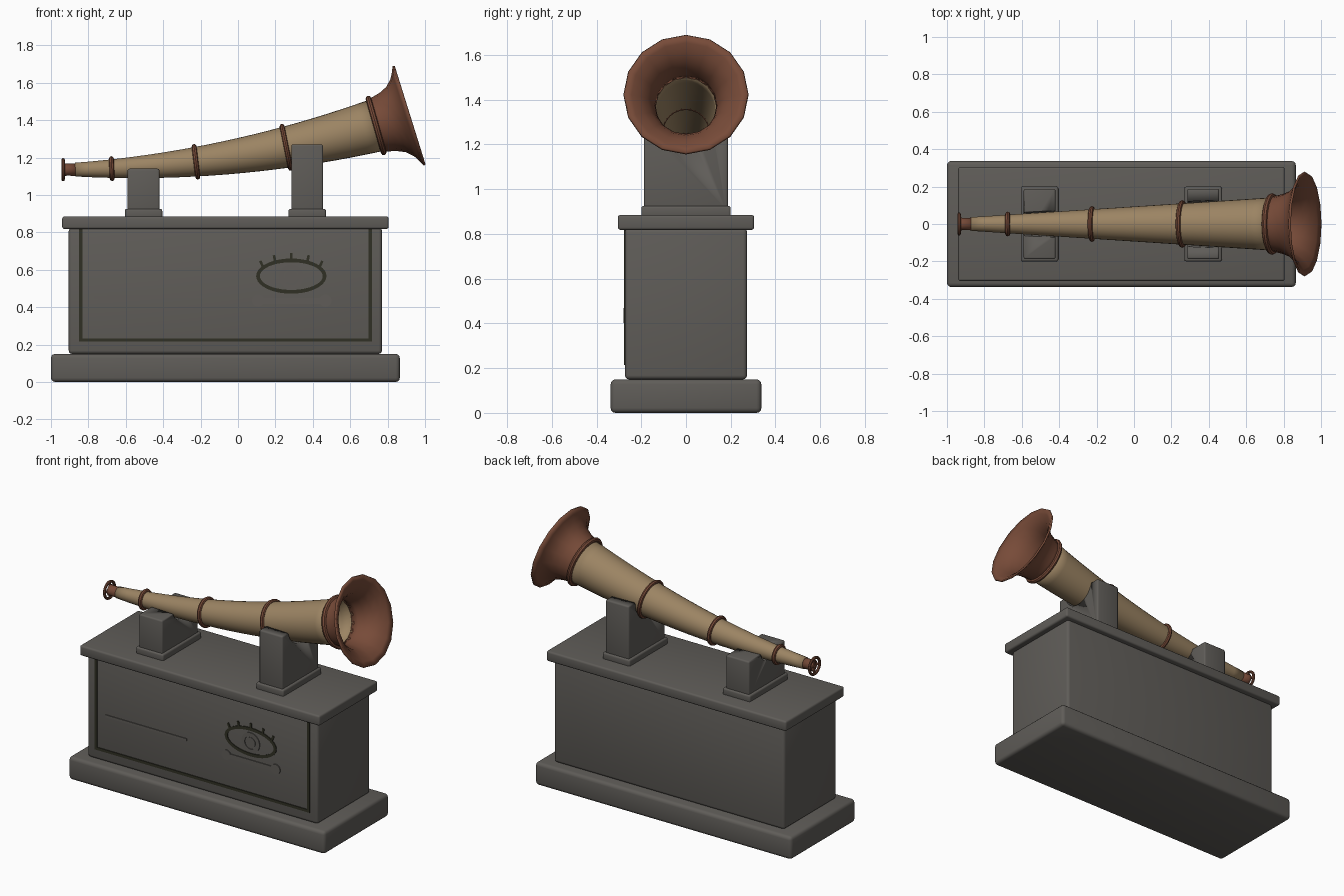
import bpy, bmesh, math
from mathutils import Vector, Matrix

if "Cube" in bpy.data.objects:
    bpy.data.objects.remove(bpy.data.objects["Cube"])


def material(name, rgb):
    m = bpy.data.materials.new(name)
    m.use_nodes = True
    m.diffuse_color = (*rgb, 1)
    bsdf = m.node_tree.nodes["Principled BSDF"]
    bsdf.inputs["Base Color"].default_value = (*rgb, 1)
    bsdf.inputs["Roughness"].default_value = 0.8
    return m


STONE = material("grey stone", (0.115, 0.108, 0.098))
HORN = material("tan horn", (0.33, 0.23, 0.125))
COPPER = material("brown copper", (0.185, 0.07, 0.04))
DARK = material("dark olive inlay", (0.03, 0.03, 0.018))


def finish(name, bm, mat, smooth=True):
    mesh = bpy.data.meshes.new(name)
    bm.to_mesh(mesh)
    bm.free()
    mesh.materials.append(mat)
    ob = bpy.data.objects.new(name, mesh)
    bpy.context.collection.objects.link(ob)
    if smooth:
        bpy.ops.object.select_all(action='DESELECT')
        ob.select_set(True)
        bpy.context.view_layer.objects.active = ob
        bpy.ops.object.shade_smooth_by_angle(angle=math.radians(40))
    return ob


def box(name, x, y, z, mat=STONE, bevel=0.0):
    """Box from (min, max) pairs, with optional rounded edges."""
    bm = bmesh.new()
    size = [b - a for a, b in (x, y, z)]
    mid = [(a + b) / 2 for a, b in (x, y, z)]
    bmesh.ops.create_cube(bm, size=1, matrix=Matrix.Translation(mid) @ Matrix.Diagonal((*size, 1)))
    if bevel:
        bmesh.ops.bevel(bm, geom=bm.edges[:], offset=bevel, segments=3, profile=0.5, affect='EDGES')
    return finish(name, bm, mat)


# Horn centreline: a gentle upward sweep along x
def frame(x):
    t = x + 0.93
    along = Vector((1, 0, 0.17 * t)).normalized()
    side = Vector((0, 1, 0))
    return Vector((x, 0, 1.135 + 0.085 * t * t)), along, side, along.cross(side)


def tube_radius(x):
    return 0.037 + 0.0654 * (x + 0.865)


def loft(name, stations, mat, sides, wall=0.0, caps=False):
    """Round skin through (x, radius) stations on the centreline."""
    bm = bmesh.new()
    rings = []
    for x, r in stations:
        c, _, side, up = frame(x)
        angles = [math.tau * k / sides for k in range(sides)]
        rings.append([bm.verts.new(c + r * (math.cos(a) * side + math.sin(a) * up)) for a in angles])
    for a, b in zip(rings, rings[1:]):
        for k in range(sides):
            j = (k + 1) % sides
            bm.faces.new((a[k], a[j], b[j], b[k]))
    if caps:
        bm.faces.new(rings[0][::-1])
        bm.faces.new(rings[-1])
    ob = finish(name, bm, mat)
    if wall:
        mod = ob.modifiers.new("wall", 'SOLIDIFY')
        mod.thickness = wall
        mod.offset = -1
    return ob


def band(name, x, radius, thick, sides=24):
    """Torus wrapped round the horn."""
    c, along, side, up = frame(x)
    bm = bmesh.new()
    grid = []
    for k in range(sides):
        a = math.tau * k / sides
        out = math.cos(a) * side + math.sin(a) * up
        grid.append([bm.verts.new(c + out * (radius + thick * math.cos(b)) + along * thick * math.sin(b))
                     for b in (math.tau * i / 8 for i in range(8))])
    for k in range(sides):
        p, q = grid[k], grid[(k + 1) % sides]
        for i in range(8):
            j = (i + 1) % 8
            bm.faces.new((p[i], q[i], q[j], p[j]))
    bmesh.ops.recalc_face_normals(bm, faces=bm.faces)
    return finish(name, bm, COPPER)


# Plinth
box("base_slab", (-1.0, 0.865), (-0.337, 0.337), (0, 0.15), bevel=0.022)
box("plinth_body", (-0.905, 0.77), (-0.273, 0.273), (0.15, 0.825), bevel=0.018)
box("top_slab", (-0.94, 0.805), (-0.305, 0.305), (0.818, 0.885), bevel=0.012)

# Cradle posts, hollowed to seat the horn
cutter = loft("cradle_cutter", [(-0.8 + 0.1 * i, tube_radius(-0.8 + 0.1 * i) + 0.008) for i in range(15)],
              STONE, 32, caps=True)
cutter.hide_render = True
cutter.hide_viewport = True
cutter.display_type = 'WIRE'
for label, cx, top in (("rear", -0.505, 1.14), ("front", 0.37, 1.27)):
    box(label + "_post_foot", (cx - 0.1, cx + 0.1), (-0.2, 0.2), (0.875, 0.925), bevel=0.01)
    post = box(label + "_post", (cx - 0.085, cx + 0.085), (-0.188, 0.188), (0.9, top), bevel=0.01)
    cut = post.modifiers.new("cradle", 'BOOLEAN')
    cut.operation = 'DIFFERENCE'
    cut.solver = 'EXACT'
    cut.object = cutter

# Horn tube, bell and bands
xs = [-0.87 + 1.61 * i / 20 for i in range(21)]
loft("horn_tube", [(x, tube_radius(x)) for x in xs], HORN, 32, wall=0.006)
loft("horn_bell", [(0.725, 0.147), (0.765, 0.152), (0.805, 0.163), (0.845, 0.182),
                   (0.878, 0.215), (0.897, 0.249), (0.91, 0.28)], COPPER, 16, wall=0.012)
for i, x in enumerate((-0.675, -0.225, 0.258)):
    band(f"horn_band_{i + 1}", x, tube_radius(x) + 0.004, 0.013)
band("bell_band", 0.738, 0.15, 0.015)

# Mouthpiece: short neck, end ring and crossed spokes
loft("mouthpiece_neck", [(-0.93, 0.036), (-0.915, 0.032), (-0.86, 0.034)], COPPER, 24, wall=0.006)
band("mouthpiece_ring", -0.935, 0.053, 0.009)
box("mouthpiece_spoke_flat", (-0.939, -0.929), (-0.053, 0.053), (1.13, 1.14), COPPER)
box("mouthpiece_spoke_upright", (-0.939, -0.929), (-0.005, 0.005), (1.082, 1.188), COPPER)

# Front panel decoration: thin plates on the plinth face
FACE = -0.273
SKIN = (FACE - 0.005, FACE + 0.003)


def annulus(name, cx, cz, rx, rz, width, mat, depth=0.005):
    """Elliptical ring plate; a width as large as the radius gives a disc."""
    bm = bmesh.new()
    rows = []
    for k in range(40):
        a = math.tau * k / 40
        rows.append([bm.verts.new((cx + (rx - w) * math.cos(a), y, cz + (rz - w) * math.sin(a)))
                     for w, y in ((0, FACE + 0.003), (0, FACE - depth),
                                  (width, FACE - depth), (width, FACE + 0.003))])
    for k in range(40):
        p, q = rows[k], rows[(k + 1) % 40]
        for i in range(4):
            j = (i + 1) % 4
            bm.faces.new((p[i], q[i], q[j], p[j]))
    bmesh.ops.remove_doubles(bm, verts=bm.verts, dist=0.0001)
    bmesh.ops.recalc_face_normals(bm, faces=bm.faces)
    return finish(name, bm, mat)


box("border_right", (-0.85, -0.832), SKIN, (0.215, 0.82), DARK)
box("border_left", (0.698, 0.716), SKIN, (0.215, 0.82), DARK)
box("border_bottom", (-0.85, 0.716), SKIN, (0.215, 0.233), DARK)
box("carved_rule", (-0.77, -0.18), SKIN, (0.447, 0.463), STONE)

# Eye emblem with lashes, and a bone beneath
EX, EZ = 0.285, 0.566
annulus("eye_outline", EX, EZ, 0.188, 0.094, 0.02, DARK)
annulus("eye_iris", EX, EZ - 0.005, 0.066, 0.066, 0.024, STONE)
annulus("eye_pupil", EX, EZ - 0.005, 0.034, 0.034, 0.0339, STONE, 0.004)
for i in range(5):
    a = math.radians(90 + 28 * (i - 2))
    lash = box(f"eyelash_{i + 1}", (-0.007, 0.007), SKIN, (-0.004, 0.035), DARK)
    lash.location = (EX + 0.183 * math.cos(a), 0, EZ + 0.088 * math.sin(a))
    lash.rotation_euler.y = math.radians(-12 * (i - 2))
box("bone_shaft", (0.1, 0.47), SKIN, (0.418, 0.448), STONE)
for label, x in (("right", 0.108), ("left", 0.467)):
    annulus("bone_end_" + label, x, 0.435, 0.033, 0.033, 0.0329, STONE, 0.006)
